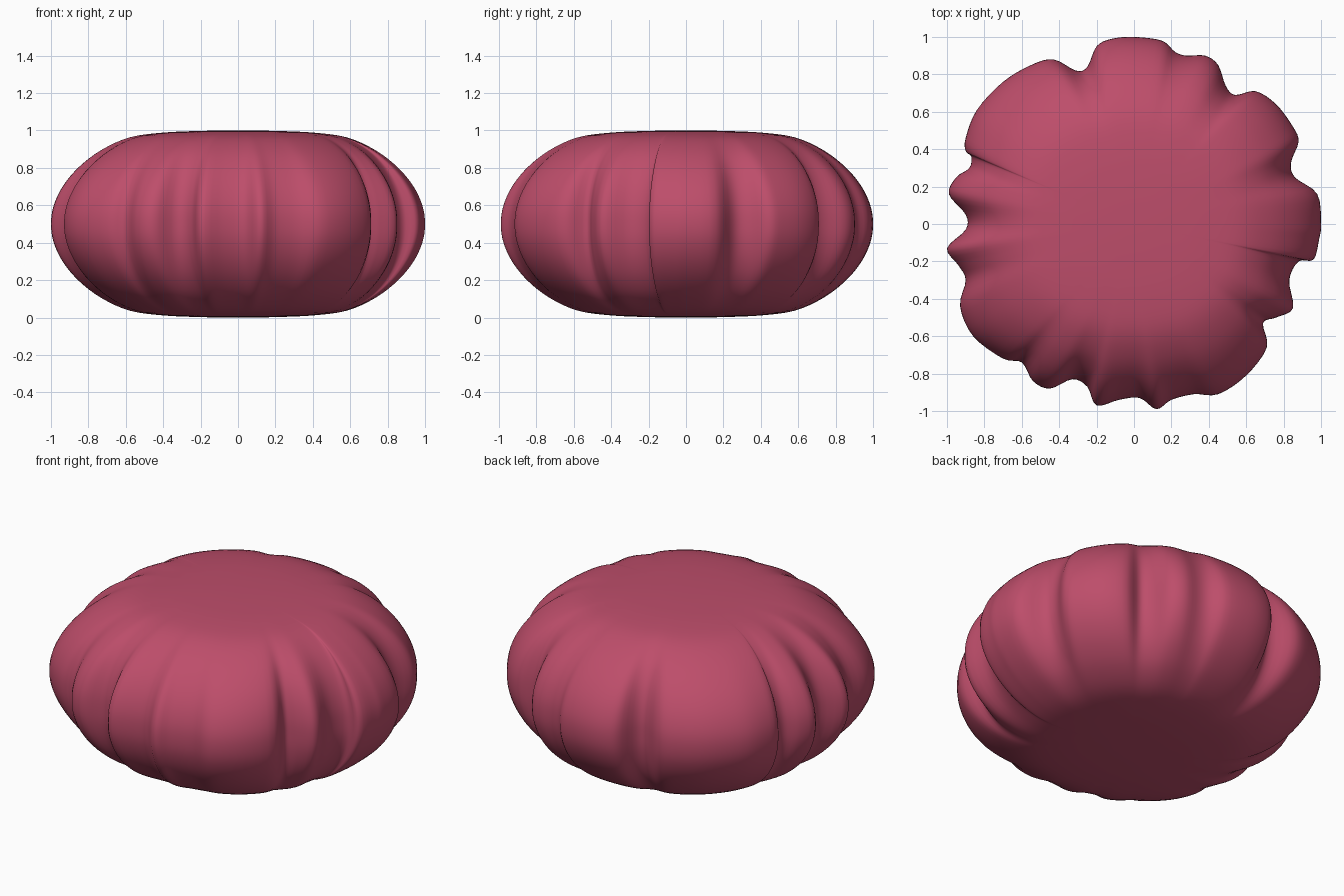
import bpy, bmesh, math
from mathutils import Vector

if "Cube" in bpy.data.objects:
    bpy.data.objects.remove(bpy.data.objects["Cube"])

# Scalloped equator outline, seen from above, counterclockwise
OUT = [(1, 0), (.98, .16), (.86, .25), (.84, .33), (.88, .44), (.85, .52), (.76, .64), (.65, .71),
       (.54, .69), (.49, .74), (.45, .85), (.38, .9), (.28, .9), (.22, .92), (.15, .98), (0, 1),
       (-.12, .99), (-.2, .95), (-.25, .84), (-.31, .82), (-.43, .88), (-.55, .85),
       (-.7, .76), (-.84, .61), (-.9, .46), (-.9, .39), (-.87, .36), (-.88, .3), (-.95, .25),
       (-.99, .16), (-.9, .05), (-.9, -.03), (-1, -.13), (-.94, -.22), (-.9, -.3), (-.93, -.44),
       (-.86, -.6), (-.7, -.72), (-.6, -.74), (-.54, -.84), (-.45, -.88), (-.33, -.83), (-.25, -.87),
       (-.2, -.97), (-.08, -.94), (.03, -.93), (.12, -.99), (.2, -.94), (.32, -.91), (.45, -.91),
       (.6, -.81), (.71, -.66), (.69, -.53), (.76, -.5), (.85, -.45), (.83, -.3), (.88, -.2),
       (.96, -.19), (.99, -.08)]
# Half profile: radius factor, height above the equator, strength of the scallops
PROFILE = [(1, 0, 1), (.988, .1, .95), (.945, .205, .82), (.87, .305, .62), (.76, .395, .38),
           (.61, .463, .18), (.42, .489, .06), (.2, .498, 0), (.05, .5, 0)]


def spline(a, b, c, d, t):
    return .5 * (2 * b + (c - a) * t + (2 * a - 5 * b + 4 * c - d) * t * t
                 + (3 * b - a - 3 * c + d) * t ** 3)


def smooth(points, steps, closed):
    pts = [Vector(p) for p in points]
    n, res = len(pts), []
    for i in range(n if closed else n - 1):
        q = [pts[k % n] if closed else pts[min(max(k, 0), n - 1)] for k in range(i - 1, i + 3)]
        res += [spline(*q, j / steps) for j in range(steps)]
    return res if closed else res + [pts[-1]]


outline = smooth(OUT, 4, True)
full = [(s, -h, w) for s, h, w in reversed(PROFILE)] + PROFILE[1:]
rings = smooth(full, 4, False)

# Cushion body: rings that go from the scalloped outline to a plain round
bm = bmesh.new()
grid = []
for s, h, w in rings:
    row = []
    for p in outline:
        a = math.atan2(p.y, p.x)
        r = .945 + .04 * math.sin(2 * a) ** 2
        core = Vector((r * math.cos(a), r * math.sin(a)))
        q = core.lerp(p, w) * s
        row.append(bm.verts.new((q.x, q.y, .5 + h)))
    grid.append(row)
n = len(outline)
for lo, hi in zip(grid, grid[1:]):
    for i in range(n):
        j = (i + 1) % n
        bm.faces.new((lo[i], lo[j], hi[j], hi[i]))
for row, z in ((grid[0], 0), (grid[-1], 1)):
    c = bm.verts.new((0, 0, z))
    for i in range(n):
        bm.faces.new((row[i], row[(i + 1) % n], c))
bmesh.ops.recalc_face_normals(bm, faces=bm.faces)
mesh = bpy.data.meshes.new("cushion_body")
bm.to_mesh(mesh)
bm.free()
body = bpy.data.objects.new("cushion_body", mesh)
bpy.context.collection.objects.link(body)

# Rose fabric
mat = bpy.data.materials.new("rose_fabric")
mat.diffuse_color = (.51, .075, .145, 1)
mat.use_nodes = True
mat.node_tree.nodes["Principled BSDF"].inputs["Base Color"].default_value = mat.diffuse_color
mesh.materials.append(mat)
bpy.context.view_layer.objects.active = body
body.select_set(True)
bpy.ops.object.shade_smooth_by_angle(angle=math.radians(50))
